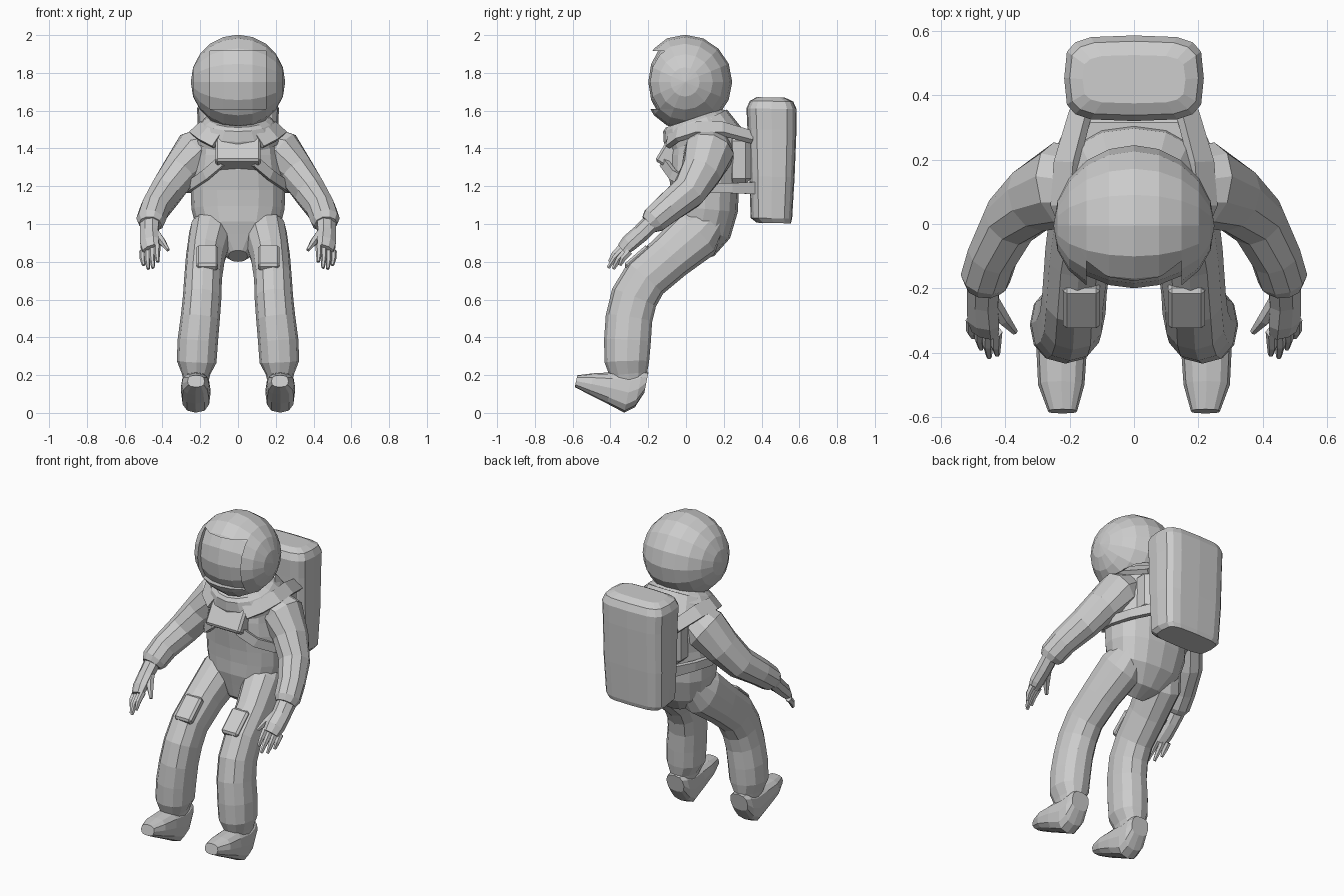
import bpy, bmesh, math
from mathutils import Vector, Matrix


def finish(bm, name, mirror=False):
    bmesh.ops.recalc_face_normals(bm, faces=bm.faces)
    me = bpy.data.meshes.new(name)
    bm.to_mesh(me)
    bm.free()
    ob = bpy.data.objects.new(name, me)
    bpy.context.collection.objects.link(ob)
    if mirror:
        ob.modifiers.new("Mirror", 'MIRROR')
    return ob


def loft(name, rings, n=12, power=1.0, wide=(1, 0, 0), mirror=False, turn=0.0, axis=None):
    """Skin of cross-sections (x, y, z, half width, half depth) along a path."""
    bm = bmesh.new()
    pts = [Vector(r[:3]) for r in rings]
    loops = []
    for i, r in enumerate(rings):
        t = Vector(axis) if axis else pts[min(i + 1, len(pts) - 1)] - pts[max(i - 1, 0)]
        t.normalize()
        u = Vector(wide)
        u = (u - t * u.dot(t)).normalized()
        v = t.cross(u)
        loop = []
        for k in range(n):
            a = 2 * math.pi * k / n + turn
            c, s = math.cos(a), math.sin(a)
            c = math.copysign(abs(c) ** power, c)
            s = math.copysign(abs(s) ** power, s)
            loop.append(bm.verts.new(pts[i] + u * c * r[3] + v * s * r[4]))
        loops.append(loop)
    for a, b in zip(loops, loops[1:]):
        for k in range(n):
            bm.faces.new((a[k], a[(k + 1) % n], b[(k + 1) % n], b[k]))
    bm.faces.new(loops[0])
    bm.faces.new(loops[-1])
    return finish(bm, name, mirror)


def box(name, centre, size, tilt, bevel, mirror=False):
    bm = bmesh.new()
    m = Matrix.Translation(centre) @ Matrix.Rotation(math.radians(tilt), 4, 'X')
    bmesh.ops.create_cube(bm, size=1, matrix=m @ Matrix.Diagonal((*size, 1)))
    bmesh.ops.bevel(bm, geom=bm.edges[:], offset=bevel, segments=1, affect='EDGES')
    return finish(bm, name, mirror)


# Helmet: sphere with its poles at the sides and a recessed visor
bm = bmesh.new()
m = Matrix.Translation((0, -0.005, 1.752)) @ Matrix.Rotation(math.pi / 2, 4, 'Y')
bmesh.ops.create_uvsphere(bm, u_segments=16, v_segments=10, radius=0.25, matrix=m)
for co, no in (((0.148, 0, 0), (1, 0, 0)), ((-0.148, 0, 0), (1, 0, 0)),
               ((0, 0, 1.61), (0, 0, 1)), ((0, 0, 1.915), (0, 0, 1))):
    bmesh.ops.bisect_plane(bm, geom=bm.verts[:] + bm.edges[:] + bm.faces[:],
                           plane_co=co, plane_no=no, dist=1e-5)
visor = []
for f in bm.faces:
    c = f.calc_center_median()
    if c.y < 0 and abs(c.x) < 0.148 and 1.61 < c.z < 1.915:
        visor.append(f)
ext = bmesh.ops.extrude_face_region(bm, geom=visor)
bmesh.ops.delete(bm, geom=visor, context='FACES')
for v in ext["geom"]:
    if isinstance(v, bmesh.types.BMVert):
        v.co.y = v.co.y * 0.95 + 0.025
for v in bm.verts:
    if v.co.y < -0.1:
        v.co.y += 0.15 * (-0.1 - v.co.y)
finish(bm, "helmet")

# Torso, leaning slightly forward at the neck
loft("torso", [(0, 0.0, 0.83, 0.05, 0.05), (0, 0.045, 0.89, 0.13, 0.12),
               (0, 0.08, 0.97, 0.22, 0.16), (0, 0.10, 1.08, 0.247, 0.175),
               (0, 0.10, 1.18, 0.25, 0.18), (0, 0.10, 1.27, 0.24, 0.195),
               (0, 0.115, 1.36, 0.23, 0.21), (0, 0.105, 1.45, 0.225, 0.20),
               (0, 0.065, 1.53, 0.18, 0.17)], n=16, power=0.85)

# Neck collar
loft("collar", [(0, 0.08, 1.45, 0.235, 0.19), (0, 0.06, 1.50, 0.225, 0.19),
                (0, 0.045, 1.545, 0.185, 0.175), (0, 0.04, 1.56, 0.16, 0.155)], n=16)

# Chest panel and harness straps
box("chest_panel", (0, -0.07, 1.378), (0.24, 0.12, 0.17), -31, 0.012)
loft("shoulder_strap", [(0.11, -0.09, 1.44, 0.045, 0.016), (0.18, -0.04, 1.475, 0.045, 0.016),
                        (0.22, 0.06, 1.505, 0.045, 0.016), (0.21, 0.19, 1.505, 0.045, 0.016),
                        (0.165, 0.35, 1.46, 0.04, 0.016)], n=4, turn=math.pi / 4, power=0.3,
     wide=(1, 0, -0.9), mirror=True)
loft("side_strap", [(0.09, -0.12, 1.33, 0.03, 0.014), (0.17, -0.07, 1.26, 0.03, 0.014),
                    (0.24, 0.02, 1.21, 0.03, 0.014), (0.26, 0.13, 1.19, 0.03, 0.014),
                    (0.225, 0.24, 1.19, 0.03, 0.016), (0.17, 0.36, 1.19, 0.035, 0.016)],
     n=4, turn=math.pi / 4, power=0.3, wide=(0, 0, 1), mirror=True)

# Life-support pack
loft("backpack", [(0, 0.465, 1.005, 0.18, 0.09), (0, 0.452, 1.03, 0.20, 0.11),
                  (0, 0.455, 1.25, 0.21, 0.12), (0, 0.455, 1.5, 0.212, 0.13),
                  (0, 0.453, 1.61, 0.217, 0.133), (0, 0.453, 1.65, 0.20, 0.115),
                  (0, 0.45, 1.67, 0.16, 0.075)], n=16, power=0.5, axis=(0, 0.02, 1))
box("pack_mount", (0, 0.28, 1.34), (0.37, 0.13, 0.26), 0, 0.03)

# Sleeves
loft("arm", [(0.12, 0.125, 1.43, 0.10, 0.11), (0.225, 0.122, 1.38, 0.124, 0.135),
             (0.31, 0.08, 1.275, 0.10, 0.112), (0.385, 0.01, 1.165, 0.09, 0.095),
             (0.44, -0.10, 1.08, 0.08, 0.082), (0.462, -0.17, 1.02, 0.078, 0.074),
             (0.465, -0.195, 0.998, 0.06, 0.055)], n=10, mirror=True)

# Gloves: palm, four fingers and thumb
loft("palm", [(0.468, -0.18, 1.01, 0.058, 0.045), (0.47, -0.24, 0.95, 0.055, 0.044),
              (0.468, -0.30, 0.90, 0.058, 0.04), (0.464, -0.335, 0.865, 0.05, 0.028)],
     n=8, wide=(1, 0.5, -0.4), mirror=True)
for i, (tx, ty, tz) in enumerate(((0.425, -0.405, 0.80), (0.45, -0.412, 0.768),
                                  (0.475, -0.385, 0.762), (0.50, -0.35, 0.782))):
    bx, by, bz = 0.427 + 0.026 * i, -0.335 + 0.012 * i, 0.885 - 0.01 * i
    loft(f"finger_{i + 1}", [(bx, by, bz, 0.018, 0.02),
                             ((bx + tx) / 2 + 0.003, (by + ty) / 2 - 0.008, (bz + tz) / 2, 0.016, 0.018),
                             (tx, ty, tz, 0.009, 0.01)], n=6, mirror=True)
loft("thumb", [(0.44, -0.24, 0.955, 0.024, 0.028), (0.405, -0.295, 0.91, 0.021, 0.023),
               (0.37, -0.335, 0.862, 0.010, 0.011)], n=6, mirror=True)

# Trouser legs with tapered ankle cuffs
loft("leg", [(0.115, 0.13, 1.02, 0.10, 0.09), (0.145, 0.055, 0.945, 0.115, 0.142),
             (0.172, -0.085, 0.825, 0.104, 0.126), (0.185, -0.215, 0.712, 0.10, 0.124),
             (0.19, -0.275, 0.61, 0.102, 0.125), (0.20, -0.302, 0.50, 0.104, 0.124),
             (0.213, -0.31, 0.38, 0.107, 0.124), (0.219, -0.313, 0.27, 0.105, 0.118),
             (0.222, -0.305, 0.205, 0.075, 0.10), (0.222, -0.30, 0.14, 0.06, 0.08)],
     n=12, power=0.9, mirror=True)

# Thigh pockets
box("thigh_pocket", (0.163, -0.253, 0.82), (0.115, 0.165, 0.05), 41, 0.012, True)

# Boots, toes raised
loft("boot", [(0.222, -0.21, 0.16, 0.06, 0.055), (0.222, -0.25, 0.128, 0.073, 0.10),
              (0.223, -0.305, 0.108, 0.078, 0.109), (0.225, -0.40, 0.132, 0.078, 0.085),
              (0.226, -0.50, 0.153, 0.072, 0.058), (0.222, -0.582, 0.168, 0.045, 0.032)],
     n=12, power=0.75, mirror=True, axis=(0, -0.97, 0.2))
